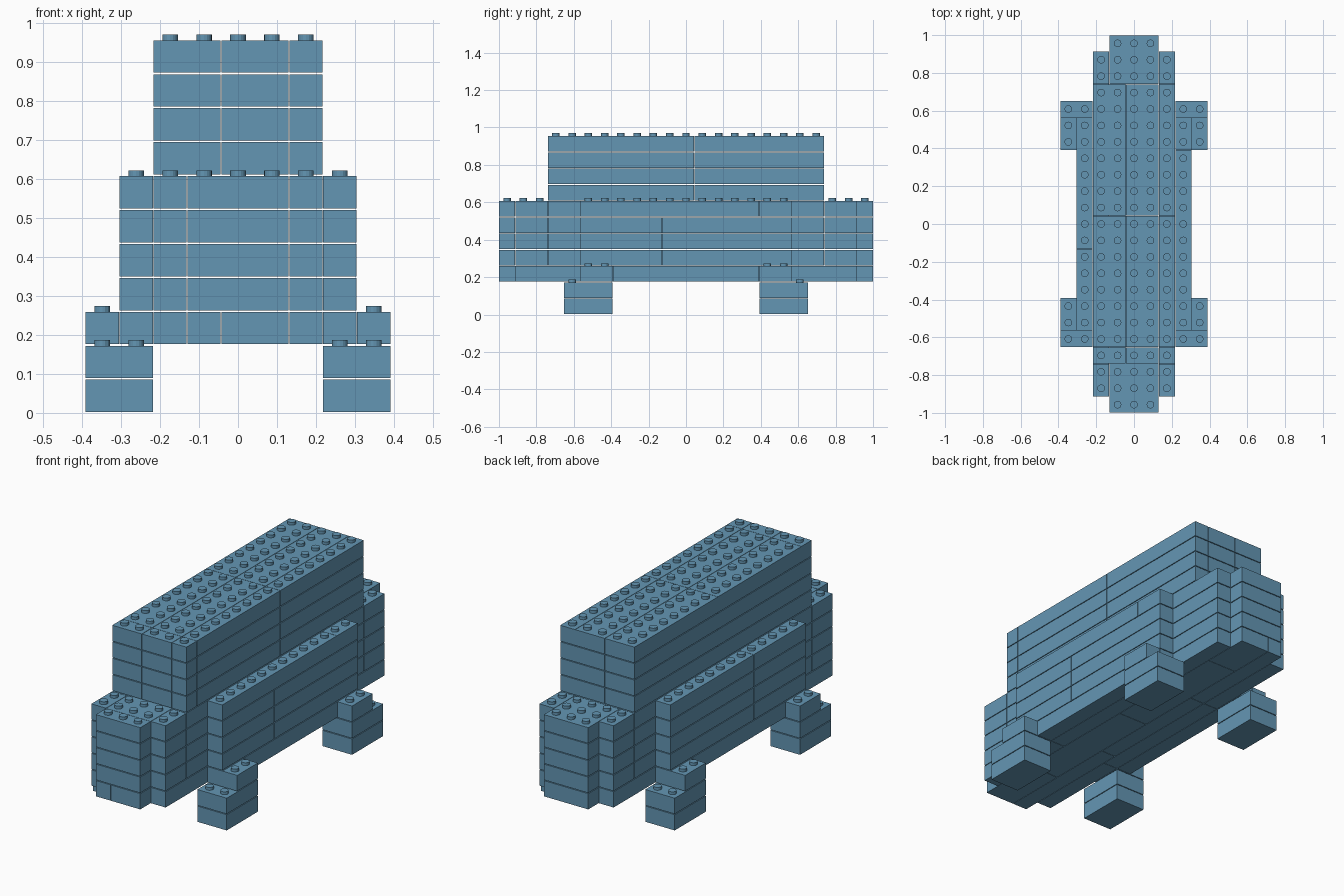
import bpy, bmesh
from mathutils import Matrix

if "Cube" in bpy.data.objects:
    bpy.data.objects.remove(bpy.data.objects["Cube"])

P = 2 / 23              # stud pitch, also brick height
GAP, ZGAP = 0.001, 0.002  # clearance on each brick side

blue = bpy.data.materials.new("slate blue")
blue.diffuse_color = (0.127, 0.305, 0.456, 1)
blue.use_nodes = True
blue.node_tree.nodes["Principled BSDF"].inputs["Base Color"].default_value = blue.diffuse_color

occupied = set()        # filled cells (x, y, layer)
parts = []              # (name, layer, bricks)


def add_layer(name, layer, columns):
    """columns: (x0, x1, [y cuts]) in stud units; each cut interval is a brick."""
    bricks = []
    for x0, x1, ys in columns:
        for y0, y1 in zip(ys, ys[1:]):
            bricks.append((x0, x1, y0, y1))
            for x in range(x0, x1):
                for y in range(y0, y1):
                    occupied.add((x, y, layer))
    parts.append((name, layer, bricks))


def build(name, layer, bricks):
    bm = bmesh.new()
    z = layer * P
    for x0, x1, y0, y1 in bricks:
        size = ((x1 - x0) * P - 2 * GAP, (y1 - y0) * P - 2 * GAP, P - 2 * ZGAP)
        pos = ((x0 + x1 - 9) * P / 2, (y0 + y1 - 23) * P / 2, z + P / 2)
        bmesh.ops.create_cube(bm, size=1, matrix=Matrix.Translation(pos) @ Matrix.Diagonal((*size, 1)))
        # studs only where nothing sits on top
        for x in range(x0, x1):
            for y in range(y0, y1):
                if (x, y, layer + 1) not in occupied:
                    c = ((x - 4) * P, (y - 11) * P, z + P + 0.005)
                    bmesh.ops.create_cone(bm, cap_ends=True, segments=16, radius1=0.02, radius2=0.02,
                                          depth=0.016, matrix=Matrix.Translation(c))
    mesh = bpy.data.meshes.new(name)
    bm.to_mesh(mesh)
    bm.free()
    mesh.materials.append(blue)
    bpy.context.collection.objects.link(bpy.data.objects.new(name, mesh))


# feet: four 2x3 blocks, two layers high
for layer in (0, 1):
    for side, x in (("left", 0), ("right", 7)):
        for end, y in (("front", 4), ("back", 16)):
            add_layer(f"{side}_{end}_foot_{layer}", layer, [(x, x + 2, [y, y + 3])])

# chassis with wheel caps over the feet
add_layer("chassis", 2, [
    (0, 1, [5, 7]), (0, 1, [16, 18]), (8, 9, [5, 7]), (8, 9, [16, 18]),
    (1, 2, [5, 7, 16, 18]), (7, 8, [5, 7, 16, 18]),
    (2, 3, [1, 7, 16, 22]), (6, 7, [1, 7, 16, 22]),
    (3, 4, [0, 8, 16, 23]), (4, 6, [0, 4, 12, 20, 23])])

# hull with stepped nose and tail
for layer in range(3, 7):
    cut = 10 if layer < 6 else 16
    add_layer(f"hull_layer_{layer}", layer, [
        (1, 2, [5, 10, 18]), (7, 8, [5, cut, 18]),
        (2, 3, [1, 3, 12, 20, 22]), (6, 7, [1, 3, 12, 20, 22]),
        (3, 6, [0, 1, 4, 12, 20, 23])])

# upper cabin
for layer in range(7, 11):
    ys = [3, 4, 12, 20]
    add_layer(f"cabin_layer_{layer}", layer, [(2, 4, ys), (4, 6, ys), (6, 7, ys)])

for part in parts:
    build(*part)
